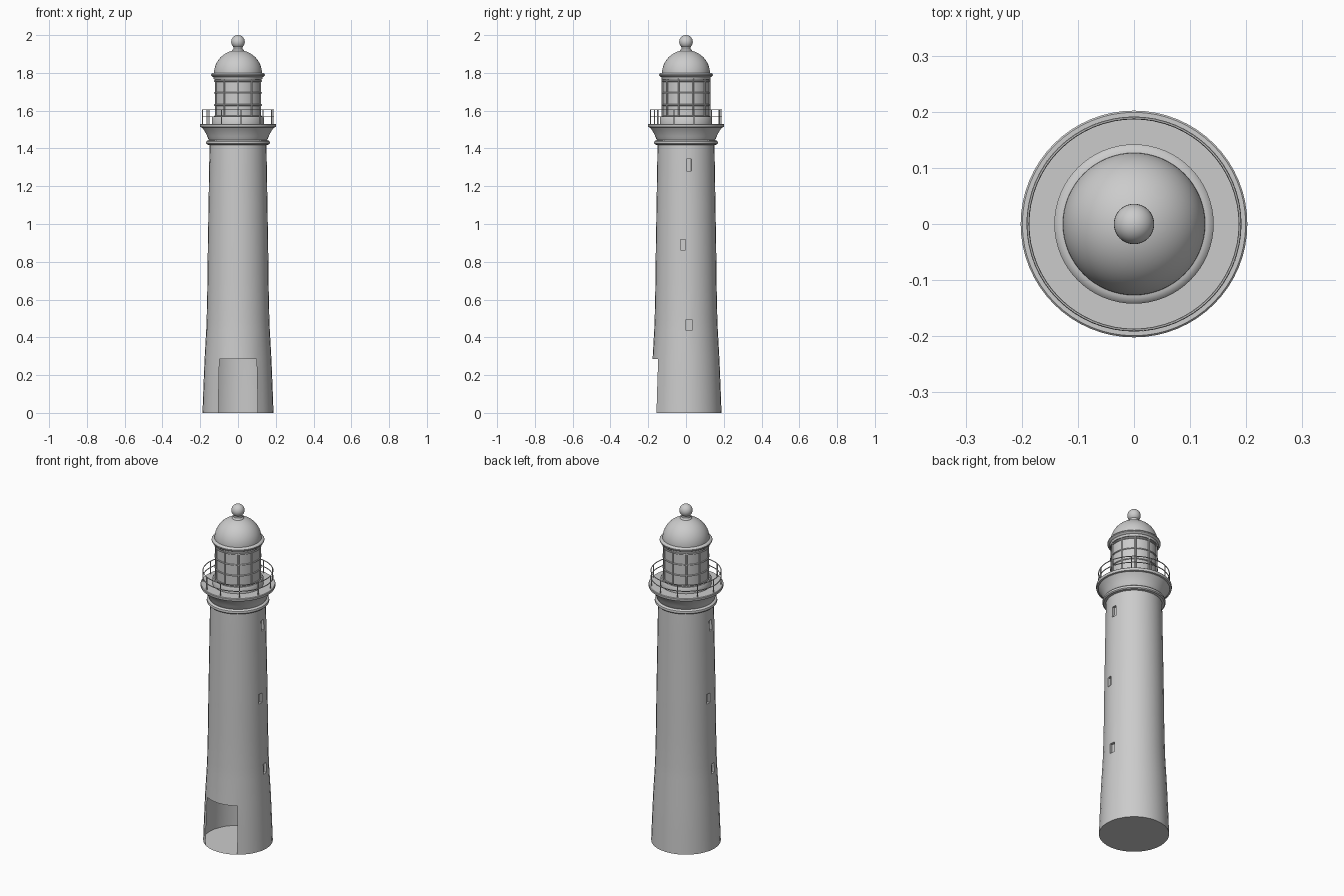
import bpy, bmesh, math
from math import sin, cos, pi, radians

if "Cube" in bpy.data.objects:
    bpy.data.objects.remove(bpy.data.objects["Cube"])


def finish(name, bm, angle=35):
    bmesh.ops.remove_doubles(bm, verts=bm.verts, dist=1e-5)
    me = bpy.data.meshes.new(name)
    bm.to_mesh(me)
    bm.free()
    ob = bpy.data.objects.new(name, me)
    bpy.context.collection.objects.link(ob)
    bpy.ops.object.select_all(action='DESELECT')
    ob.select_set(True)
    bpy.context.view_layer.objects.active = ob
    bpy.ops.object.shade_smooth_by_angle(angle=radians(angle))
    return ob


def revolve(bm, profile, n):
    """Spin (radius, z) points about z; returns faces[ring][segment]."""
    rings = [[bm.verts.new((r * cos(2 * pi * i / n), r * sin(2 * pi * i / n), z))
              for i in range(n)] if r > 0 else [bm.verts.new((0, 0, z))] * n
             for r, z in profile]
    grid = []
    for a, b in zip(rings, rings[1:]):
        row = []
        for i in range(n):
            j = (i + 1) % n
            vs = list(dict.fromkeys((a[i], a[j], b[j], b[i])))
            row.append(bm.faces.new(vs))
        grid.append(row)
    return grid


def lathe(name, profile, n=64):
    bm = bmesh.new()
    revolve(bm, profile, n)
    return finish(name, bm)


def torus(name, radius, z, tube, n=64, m=8):
    return lathe(name, [(radius + tube * cos(2 * pi * k / m), z + tube * sin(2 * pi * k / m))
                        for k in range(m + 1)], n)


def bars(name, count, start, radius, z0, z1, thick, sides=6):
    """Ring of upright rods."""
    bm = bmesh.new()
    for k in range(count):
        a = radians(start + 360 * k / count)
        res = bmesh.ops.create_cone(bm, cap_ends=True, segments=sides, radius1=thick,
                                    radius2=thick, depth=z1 - z0)
        bmesh.ops.translate(bm, verts=res['verts'],
                            vec=(radius * cos(a), radius * sin(a), (z0 + z1) / 2))
    return finish(name, bm)


# Hollow tower wall with an open doorway and recessed windows on both sides
wall = [(0, 0), (0.188, 0), (0.183, 0.14), (0.177, 0.285), (0.1685, 0.435), (0.166, 0.495),
        (0.162, 0.68), (0.160, 0.86), (0.159, 0.92), (0.156, 1.10), (0.153, 1.28),
        (0.152, 1.345), (0.150, 1.43)]
SEG = 32
bm = bmesh.new()
grid = revolve(bm, wall, SEG)
for row, seg in ((4, 0), (7, -1), (10, 0)):
    for half in (0, SEG // 2):
        f = grid[row][(seg + half) % SEG]
        a = 2 * pi * (seg + half + 0.5) / SEG
        new = bmesh.ops.inset_individual(bm, faces=[f], thickness=0.002)
        ext = bmesh.ops.extrude_discrete_faces(bm, faces=[f])['faces'][0]
        bmesh.ops.translate(bm, verts=ext.verts, vec=(-0.015 * cos(a), -0.015 * sin(a), 0))
door = [grid[r][s] for r in (1, 2) for s in range(21, 27)]
bmesh.ops.delete(bm, geom=door, context='FACES')
finish("tower_wall", bm)

# Band, flared cornice and gallery deck
lathe("neck_band", [(0.150, 1.418), (0.163, 1.420), (0.168, 1.425), (0.169, 1.431),
                    (0.167, 1.438), (0.162, 1.442), (0.152, 1.444)])
lathe("gallery_cornice", [(0.151, 1.440), (0.158, 1.452), (0.163, 1.465), (0.172, 1.483),
                          (0.182, 1.499), (0.191, 1.511), (0.200, 1.513), (0.202, 1.518),
                          (0.202, 1.527), (0.199, 1.530), (0.10, 1.530)])

# Gallery railing
bars("railing_posts", 11, 13, 0.189, 1.528, 1.606, 0.0032)
for label, z in (("top", 1.605), ("middle", 1.568)):
    torus(label + "_rail", 0.189, z, 0.0026, 64, 6)

# Lantern room: plinth, glazing and glazing bars
lathe("lantern_plinth", [(0.138, 1.528), (0.138, 1.560), (0.134, 1.566), (0.118, 1.566)])
lathe("lantern_glass", [(0.122, 1.560), (0.122, 1.775)])
bars("glazing_uprights", 10, -90, 0.124, 1.562, 1.775, 0.005)
for k, z in enumerate((1.569, 1.630, 1.694, 1.757)):
    torus("glazing_ring_%d" % k, 0.1235, z, 0.0042)

# Roof cornice and dome
lathe("roof_cornice", [(0.118, 1.765), (0.128, 1.766), (0.131, 1.778), (0.138, 1.781),
                       (0.142, 1.786), (0.142, 1.792), (0.138, 1.797), (0.131, 1.800),
                       (0.124, 1.801)])
dome = [(0.127 * cos(t), 1.797 + 0.124 * sin(t)) for t in [pi / 2 * k / 16 for k in range(16)]]
lathe("dome", dome + [(0, 1.921)])

# Ball finial on a short neck
lathe("finial_neck", [(0.034, 1.912), (0.030, 1.921), (0.025, 1.927), (0.025, 1.940)], 32)
bm = bmesh.new()
bmesh.ops.create_uvsphere(bm, u_segments=32, v_segments=16, radius=0.036)
bmesh.ops.translate(bm, verts=bm.verts, vec=(0, 0, 1.964))
finish("finial_ball", bm)
